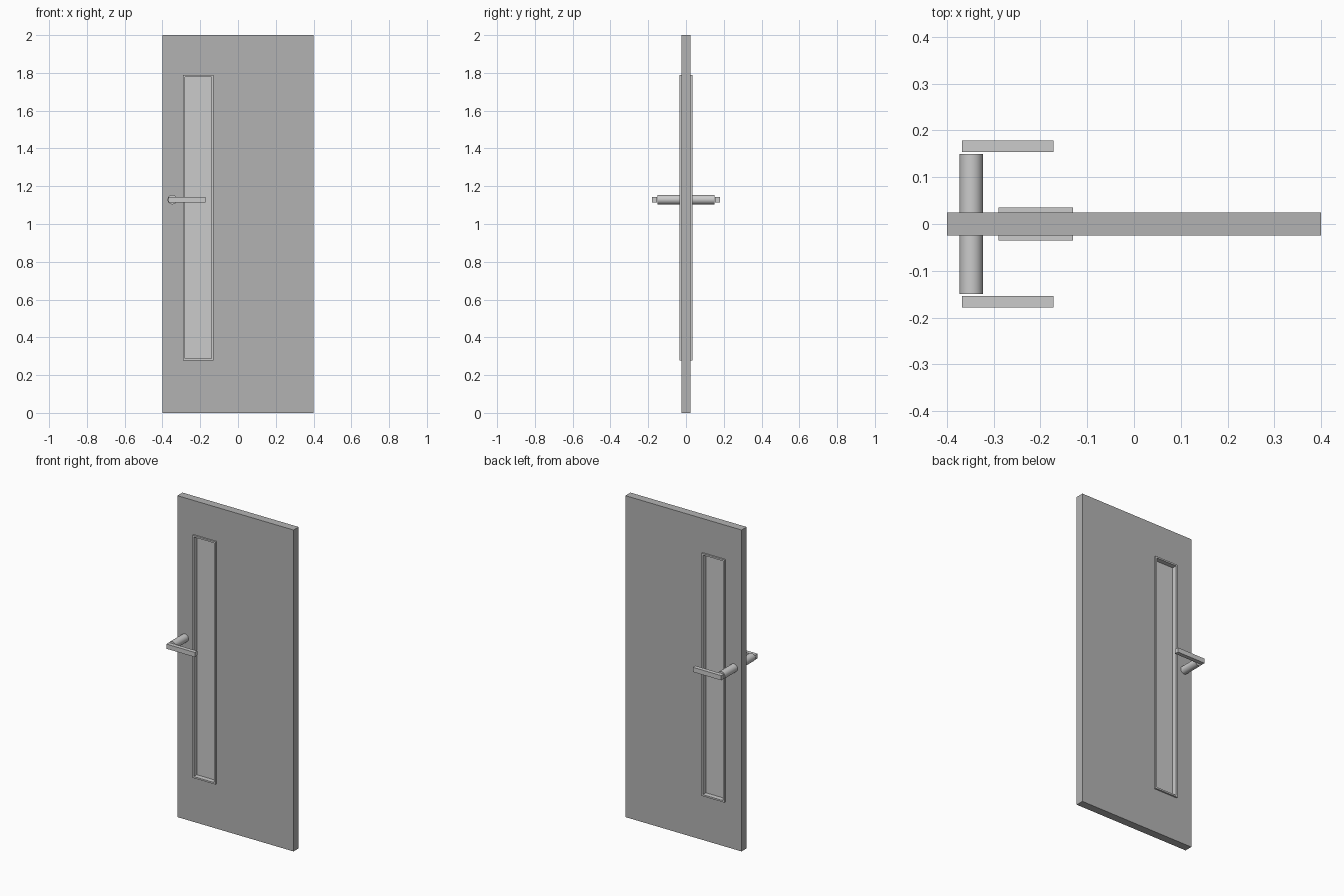
import bpy, bmesh, math

if "Cube" in bpy.data.objects:
    bpy.data.objects.remove(bpy.data.objects["Cube"])


def finish(bm, name):
    bmesh.ops.recalc_face_normals(bm, faces=bm.faces)
    mesh = bpy.data.meshes.new(name)
    bm.to_mesh(mesh)
    bm.free()
    obj = bpy.data.objects.new(name, mesh)
    bpy.context.collection.objects.link(obj)
    return obj


def box(name, x0, x1, y0, y1, z0, z1):
    bm = bmesh.new()
    bmesh.ops.create_cube(bm, size=1)
    for v in bm.verts:
        v.co.x = x1 if v.co.x > 0 else x0
        v.co.y = y1 if v.co.y > 0 else y0
        v.co.z = z1 if v.co.z > 0 else z0
    return finish(bm, name)


def ring(name, outer, inner, half):
    """Rectangular slab with a rectangular hole; rects are x0, x1, z0, z1."""
    bm = bmesh.new()
    loops = []
    for x0, x1, z0, z1 in (outer, inner):
        for y in (-half, half):
            loops.append([bm.verts.new((x, y, z)) for x, z in
                          ((x0, z0), (x1, z0), (x1, z1), (x0, z1))])
    out_f, out_b, in_f, in_b = loops
    for a, b in ((out_f, in_f), (in_f, in_b), (in_b, out_b), (out_b, out_f)):
        for i in range(4):
            j = (i + 1) % 4
            bm.faces.new((a[i], a[j], b[j], b[i]))
    return finish(bm, name)


# Door leaf (dark grey) with window opening, window frame and recessed pane
frame_outer = (-0.29, -0.13, 0.278, 1.788)
frame_inner = (-0.28, -0.14, 0.288, 1.778)
door = ring("door_panel", (-0.4, 0.4, 0, 2), frame_outer, 0.025)
dark = bpy.data.materials.new("dark_grey")
dark.diffuse_color = (0.45, 0.45, 0.45, 1)
dark.use_nodes = True
dark.node_tree.nodes["Principled BSDF"].inputs["Base Color"].default_value = dark.diffuse_color
door.data.materials.append(dark)
ring("window_frame", frame_outer, frame_inner, 0.035)
x0, x1, z0, z1 = frame_inner
box("window_pane", x0, x1, -0.005, 0.005, z0, z1)

# Handle spindle running through the door
bpy.ops.mesh.primitive_cylinder_add(vertices=32, radius=0.025, depth=0.3,
                                    location=(-0.348, 0, 1.129),
                                    rotation=(math.pi / 2, 0, 0))
spindle = bpy.context.object
spindle.name = "handle_spindle"
bpy.ops.object.shade_smooth_by_angle(angle=math.radians(30))

# Lever grips, one on each side
for side, s in (("front", -1), ("back", 1)):
    ya, yb = sorted((s * 0.154, s * 0.179))
    box(f"handle_lever_{side}", -0.368, -0.172, ya, yb, 1.115, 1.144)
